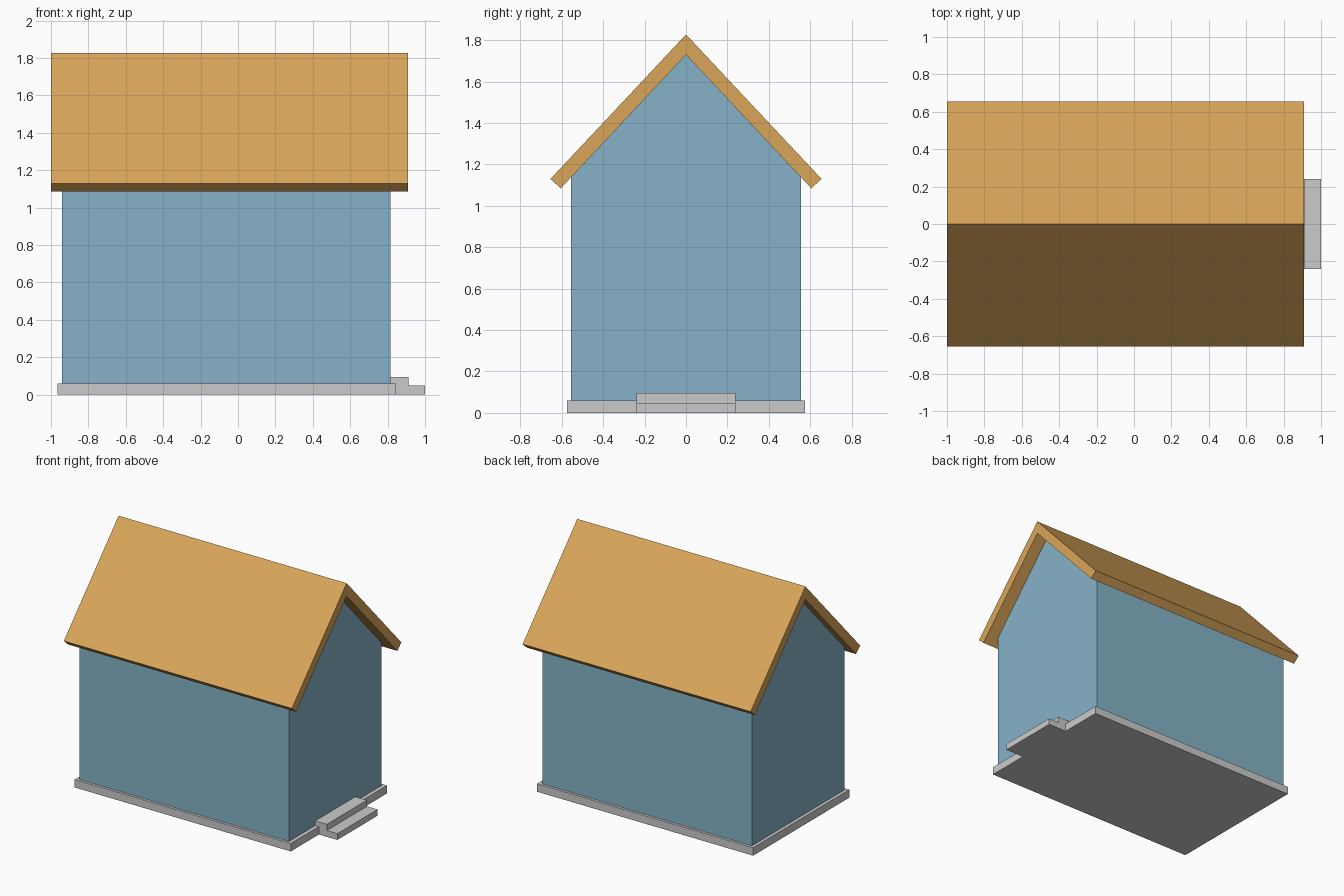
import bpy

if "Cube" in bpy.data.objects:
    bpy.data.objects.remove(bpy.data.objects["Cube"])


def material(name, color):
    mat = bpy.data.materials.new(name)
    mat.diffuse_color = color
    mat.use_nodes = True
    mat.node_tree.nodes["Principled BSDF"].inputs["Base Color"].default_value = mat.diffuse_color
    return mat


def prism(name, profile, a, b, to_xyz, mat=None):
    """Extrude a closed 2D profile from a to b along the axis set by to_xyz."""
    n = len(profile)
    verts = [to_xyz(p, q, t) for t in (a, b) for p, q in profile]
    faces = [tuple(reversed(range(n))), tuple(range(n, 2 * n))]
    faces += [(i, (i + 1) % n, (i + 1) % n + n, i + n) for i in range(n)]
    mesh = bpy.data.meshes.new(name)
    mesh.from_pydata(verts, [], faces)
    mesh.update()
    obj = bpy.data.objects.new(name, mesh)
    bpy.context.collection.objects.link(obj)
    if mat:
        mesh.materials.append(mat)
    return obj


def along_x(y, z, x):
    return (x, y, z)


def along_y(x, z, y):
    return (x, -y, z)


def mirrored(half):
    """Complete a right-hand half profile across y = 0."""
    return half + [(-y, z) for y, z in reversed(half)]


blue = material("wall_blue", (0.24, 0.45, 0.58, 1))
tan = material("roof_tan", (0.70, 0.38, 0.10, 1))

# Foundation slab
prism("foundation", mirrored([(0.575, 0), (0.575, 0.06)]), -0.965, 0.845, along_x)

# Gabled wall block
walls = [(-0.555, 0.06), (0.555, 0.06), (0.555, 1.138), (0, 1.73), (-0.555, 1.138)]
prism("walls", walls, -0.94, 0.815, along_x, blue)

# Roof: chevron of two sloping slabs with overhang
roof = [(0, 1.73), (0.605, 1.085), (0.655, 1.13), (0, 1.828), (-0.655, 1.13), (-0.605, 1.085)]
prism("roof", roof, -1.0, 0.91, along_x, tan)

# Entrance steps, resting over the edge of the foundation
steps = [(0.815, 0.06), (0.845, 0.06), (0.845, 0), (1.0, 0), (1.0, 0.048),
         (0.912, 0.048), (0.912, 0.095), (0.815, 0.095)]
prism("entrance_steps", steps, -0.24, 0.24, along_y)
